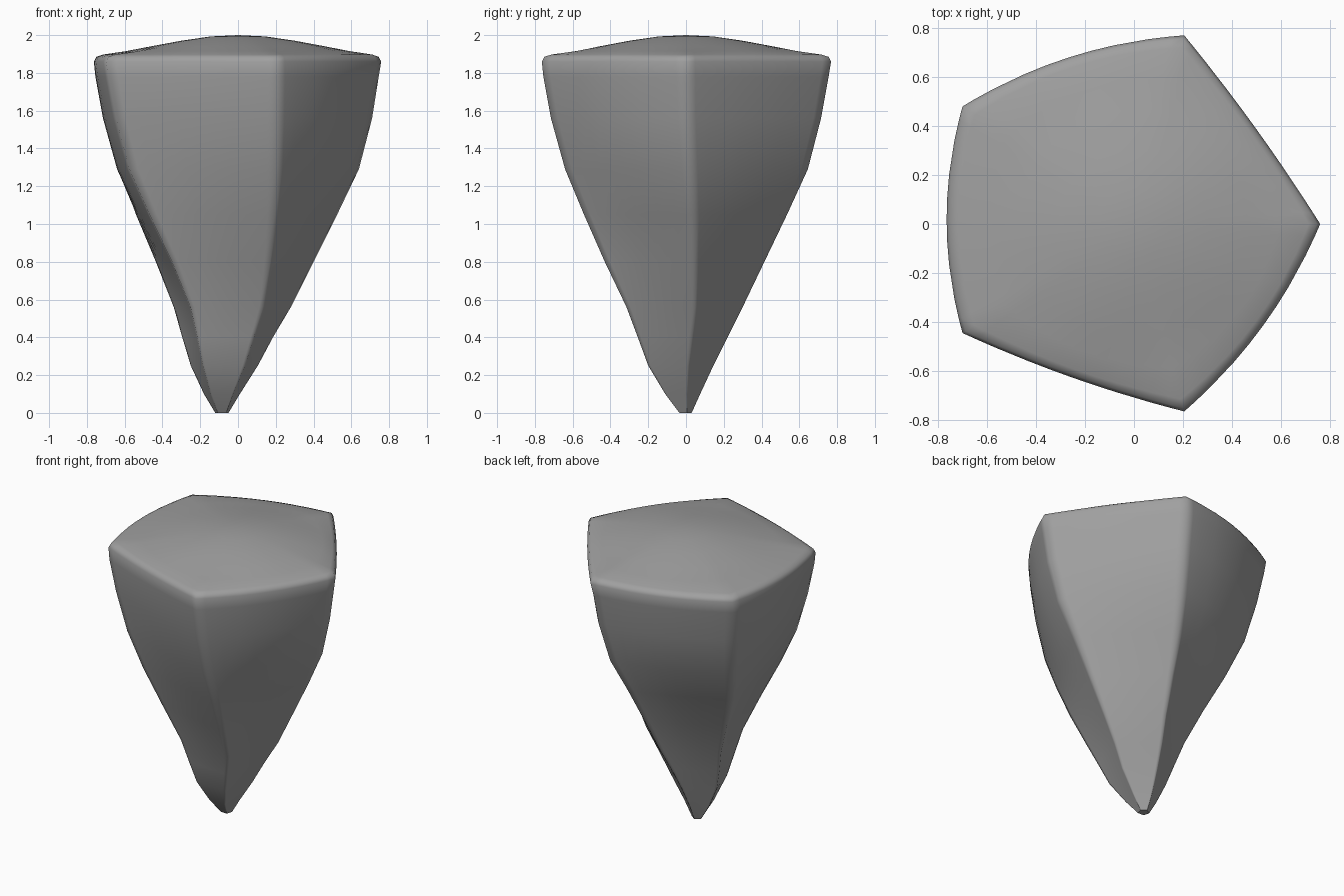
import bpy, bmesh, math
from mathutils import Vector, Matrix

if "Cube" in bpy.data.objects:
    bpy.data.objects.remove(bpy.data.objects["Cube"])

# Five-cornered cross-section and how far each side bows outward
CORNERS = [Vector(c) for c in ((0.76, 0), (0.205, 0.77), (-0.70, 0.48), (-0.70, -0.445), (0.205, -0.765))]
BOWS = [0.015, 0.058, 0.065, 0.022, 0.055]
STEPS = (0, 0.06, 0.15, 0.3, 0.4, 0.5, 0.6, 0.7, 0.85, 0.94)

# Body levels: height, x range, y range, bow strength, twist
BODY = [
    (0.00, -0.12, -0.05, -0.035, 0.03, 0.0, 0.32),
    (0.10, -0.18, 0.01, -0.11, 0.075, -0.1, 0.32),
    (0.25, -0.25, 0.105, -0.20, 0.145, -0.2, 0.31),
    (0.40, -0.295, 0.185, -0.255, 0.22, -0.2, 0.28),
    (0.56, -0.34, 0.28, -0.315, 0.30, -0.2, 0.24),
    (0.80, -0.435, 0.40, -0.43, 0.415, 0.0, 0.17),
    (1.05, -0.54, 0.525, -0.54, 0.535, 0.35, 0.11),
    (1.29, -0.64, 0.64, -0.64, 0.645, 0.8, 0.05),
    (1.56, -0.715, 0.71, -0.715, 0.715, 1.0, 0.02),
    (1.78, -0.755, 0.745, -0.755, 0.755, 1.0, 0.01),
    (1.86, -0.763, 0.758, -0.763, 0.768, 1.0, 0.0),
]
# Dome levels: height, scale, roundness
DOME = [(1.885, 0.98, 0), (1.897, 0.94, 0.1), (1.915, 0.80, 0.5), (1.94, 0.64, 0.9),
        (1.97, 0.42, 1), (1.993, 0.20, 1)]


def outline(bow, twist=0.0, roundness=0.0):
    points = []
    turn = Matrix.Rotation(twist, 2)
    for i, a in enumerate(CORNERS):
        b = CORNERS[(i + 1) % 5]
        d = (b - a).normalized()
        out = Vector((d.y, -d.x))
        for t in STEPS:
            p = a.lerp(b, t) + out * BOWS[i] * bow * 4 * t * (1 - t)
            points.append(turn @ p.lerp(p.normalized() * 0.72, roundness))
    return points


def fit(value, values, low, high):
    return low + (high - low) * (value - min(values)) / (max(values) - min(values))


# Stone spike: stacked outlines closed by a small foot and a low dome
bm = bmesh.new()
rings = []
for z, x0, x1, y0, y1, bow, twist in BODY:
    pts = outline(bow, twist)
    xs, ys = [p.x for p in pts], [p.y for p in pts]
    rings.append([bm.verts.new((fit(p.x, xs, x0, x1), fit(p.y, ys, y0, y1), z)) for p in pts])
for z, s, roundness in DOME:
    rings.append([bm.verts.new((p.x * s, p.y * s, z)) for p in outline(1, 0, roundness)])
n = len(rings[0])
for low, high in zip(rings, rings[1:]):
    for i in range(n):
        j = (i + 1) % n
        bm.faces.new((low[i], low[j], high[j], high[i]))
bm.faces.new(rings[0][::-1])
peak = bm.verts.new((0, 0, 2.0))
for i in range(n):
    bm.faces.new((rings[-1][i], rings[-1][(i + 1) % n], peak))
bmesh.ops.recalc_face_normals(bm, faces=bm.faces)

mesh = bpy.data.meshes.new("stone_spike")
bm.to_mesh(mesh)
bm.free()
spike = bpy.data.objects.new("stone_spike", mesh)
bpy.context.collection.objects.link(spike)
for face in mesh.polygons:
    face.use_smooth = len(face.vertices) < 10

# Dark grey stone
stone = bpy.data.materials.new("dark_stone")
stone.diffuse_color = (0.35, 0.35, 0.35, 1)
stone.use_nodes = True
stone.node_tree.nodes["Principled BSDF"].inputs["Base Color"].default_value = stone.diffuse_color
mesh.materials.append(stone)
